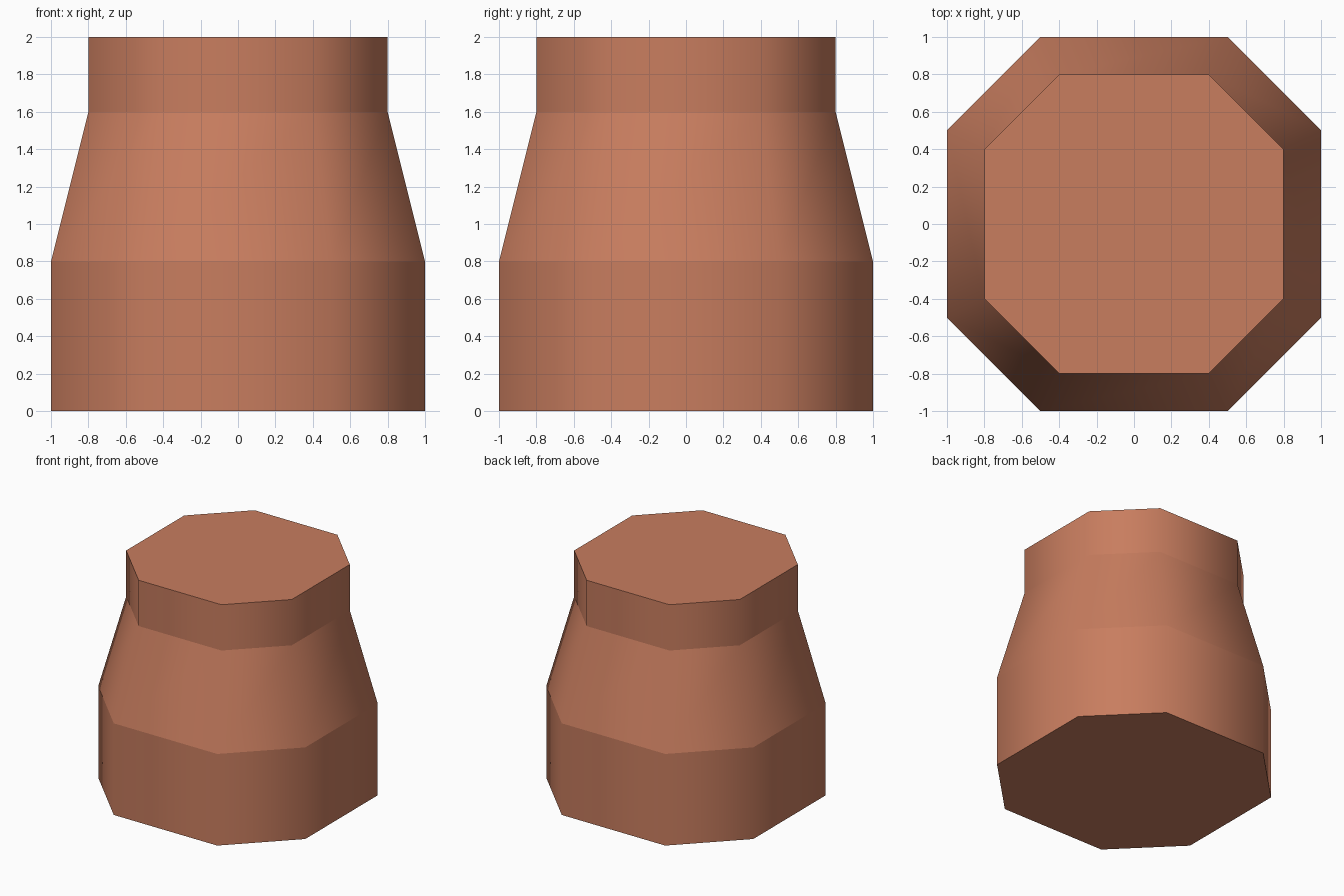
import bpy, bmesh

if "Cube" in bpy.data.objects:
    bpy.data.objects.remove(bpy.data.objects["Cube"])

# Terracotta material
clay = bpy.data.materials.new("terracotta")
clay.diffuse_color = (0.578, 0.205, 0.114, 1)
clay.use_nodes = True
clay.node_tree.nodes["Principled BSDF"].inputs["Base Color"].default_value = clay.diffuse_color

# Octagonal outline and (height, scale) profile
OUTLINE = [(1, -.5), (1, .5), (.5, 1), (-.5, 1), (-1, .5), (-1, -.5), (-.5, -1), (.5, -1)]
PROFILE = [(0, 1), (.8, 1), (1.6, .8), (2, .8)]

bm = bmesh.new()
rings = [[bm.verts.new((x * s, y * s, z)) for x, y in OUTLINE] for z, s in PROFILE]

# Side bands, smooth around the body
for low, high in zip(rings, rings[1:]):
    for i in range(8):
        j = (i + 1) % 8
        bm.faces.new((low[i], low[j], high[j], high[i])).smooth = True

# Flat bottom and top caps
bm.faces.new(rings[0][::-1])
bm.faces.new(rings[-1])

# Keep the horizontal creases between bands sharp
for e in bm.edges:
    if abs(e.verts[0].co.z - e.verts[1].co.z) < 1e-4:
        e.smooth = False

mesh = bpy.data.meshes.new("chimney_pot")
bm.to_mesh(mesh)
bm.free()
mesh.materials.append(clay)
bpy.context.collection.objects.link(bpy.data.objects.new("chimney_pot", mesh))
